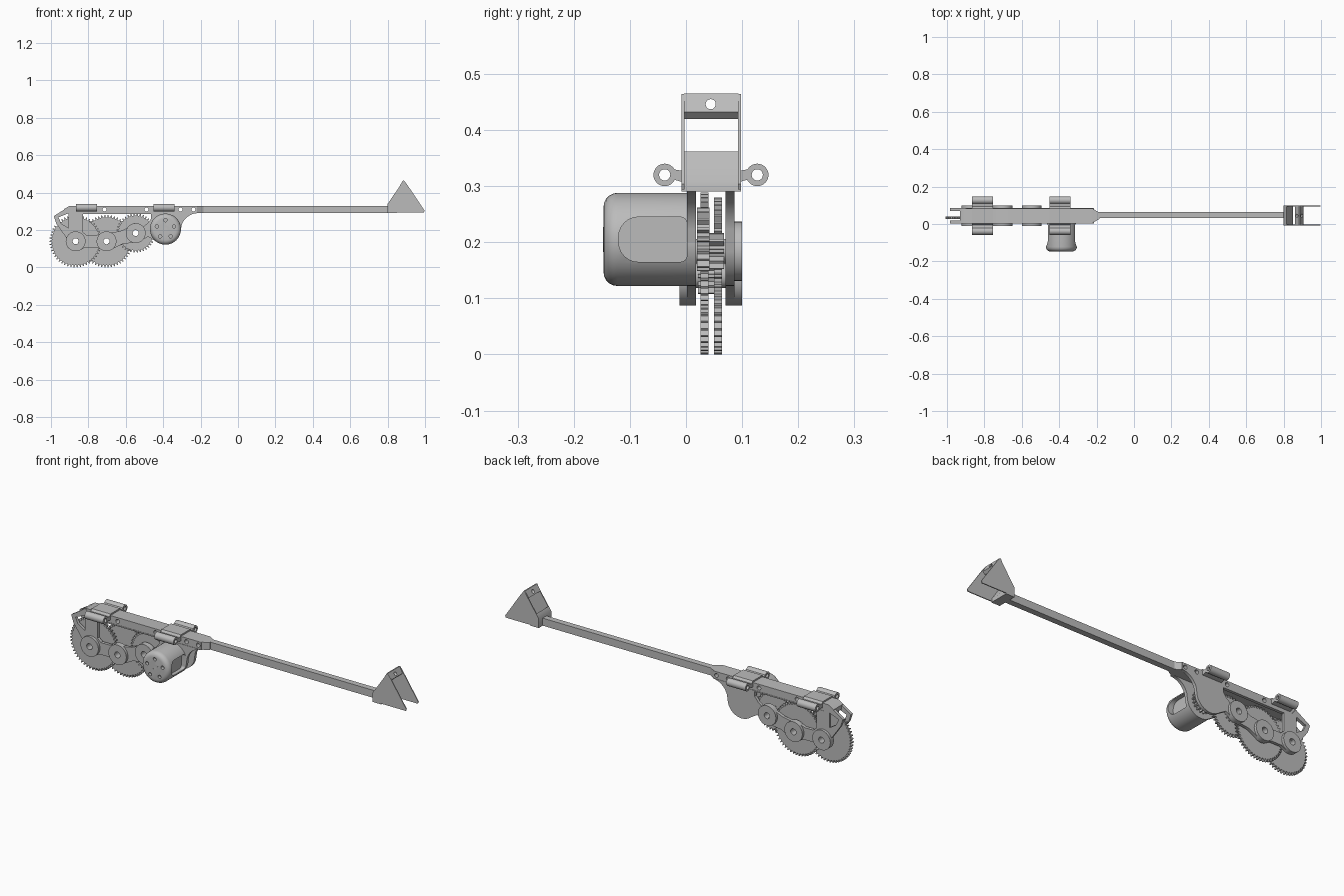
import bpy, bmesh
from math import sin, cos, pi, radians
from mathutils import Matrix

if "Cube" in bpy.data.objects:
    bpy.data.objects.remove(bpy.data.objects["Cube"])

grey = bpy.data.materials.new("plain_grey")
grey.use_nodes = True
COLOUR = (0.5, 0.5, 0.5, 1)
grey.diffuse_color = COLOUR
grey.node_tree.nodes["Principled BSDF"].inputs["Base Color"].default_value = COLOUR


def finish(ob):
    """Bake modifiers or curve to a mesh, give it the material and shading."""
    deps = bpy.context.evaluated_depsgraph_get()
    mesh = bpy.data.meshes.new_from_object(ob.evaluated_get(deps))
    name, matrix = ob.name, ob.matrix_world.copy()
    bpy.data.objects.remove(ob)
    new = bpy.data.objects.new(name, mesh)
    new.matrix_world = matrix
    bpy.context.collection.objects.link(new)
    mesh.materials.clear()
    mesh.materials.append(grey)
    bm = bmesh.new()
    bm.from_mesh(mesh)
    bmesh.ops.remove_doubles(bm, verts=bm.verts, dist=1e-5)
    bmesh.ops.recalc_face_normals(bm, faces=bm.faces)
    bm.to_mesh(mesh)
    bm.free()
    bpy.ops.object.select_all(action="DESELECT")
    new.select_set(True)
    bpy.context.view_layer.objects.active = new
    bpy.ops.object.shade_smooth_by_angle(angle=radians(35))
    return new


def slab(name, loops, low, high, axis="y"):
    """Extrude closed outlines (inner ones are holes) along y or x."""
    curve = bpy.data.curves.new(name, "CURVE")
    curve.dimensions = "2D"
    curve.fill_mode = "BOTH"
    curve.extrude = (high - low) / 2
    for loop in loops:
        spline = curve.splines.new("POLY")
        spline.points.add(len(loop) - 1)
        for point, (a, b) in zip(spline.points, loop):
            point.co = (a, b, 0, 1)
        spline.use_cyclic_u = True
    ob = bpy.data.objects.new(name, curve)
    mid = (low + high) / 2
    ob.location = (mid, 0, 0) if axis == "x" else (0, mid, 0)
    ob.rotation_euler = (pi / 2, 0, pi / 2 if axis == "x" else 0)
    bpy.context.collection.objects.link(ob)
    bpy.context.view_layer.update()
    return finish(ob)


def arc(x, z, r, start=0, end=360, n=32):
    full = end - start == 360
    steps = n if full else n + 1
    return [(x + r * cos(radians(start + (end - start) * i / n)),
             z + r * sin(radians(start + (end - start) * i / n))) for i in range(steps)]


def gear(name, x, z, r, teeth, low, high, tooth=0.012, hole=0.016):
    outline = []
    for i in range(teeth):
        for part, rad in ((-0.3, r - tooth), (-0.13, r), (0.13, r), (0.3, r - tooth)):
            a = 2 * pi * (i + part) / teeth
            outline.append((x + rad * cos(a), z + rad * sin(a)))
    slab(name, [outline, arc(x, z, hole)], low, high)


def cut(ob, cutter):
    cutter.hide_render = True
    mod = ob.modifiers.new("cut", "BOOLEAN")
    mod.object = cutter
    mod.operation = "DIFFERENCE"
    mod.solver = "EXACT"
    bpy.context.view_layer.update()
    new = finish(ob)
    bpy.data.objects.remove(cutter)
    return new


# Positions of the wheel axles and the motor
G1, G2, G3, MOTOR = (-0.868, 0.14), (-0.703, 0.14), (-0.547, 0.184), (-0.388, 0.205)
MID = 0.044

# Top beam with pin holes
pins = [arc(x, 0.31, 0.011, n=16) for x in (-0.713, -0.489, -0.307, -0.238)]
slab("top_beam", [[(-0.93, 0.29), (-0.93, 0.312), (-0.9, 0.33), (-0.22, 0.33), (-0.22, 0.29)]] + pins,
     0.004, 0.084)

# Side plates with openings
outer = ([(-0.985, 0.275), (-0.9, 0.328), (-0.87, 0.291), (-0.215, 0.291)]
         + arc(-0.215, 0.2, 0.09, 95, 165, 8)
         + arc(*MOTOR, 0.083, -15, -130, 14)
         + [(-0.48, 0.165)] + arc(*G3, 0.053, -40, -105, 6)
         + [(-0.62, 0.125)] + arc(*G2, 0.053, -50, -110, 6)
         + [(-0.755, 0.108), (-0.815, 0.108)] + arc(*G1, 0.053, -60, -200, 10)
         + [(-0.972, 0.235)])
window = ([(-0.83, 0.285), (-0.83, 0.19), (-0.81, 0.172), (-0.76, 0.172)]
          + arc(*G2, 0.053, 130, 60, 6) + [(-0.63, 0.195), (-0.605, 0.205)]
          + arc(*G3, 0.053, 150, 40, 8) + [(-0.485, 0.235), (-0.465, 0.26), (-0.465, 0.285)])
corner = [(-0.96, 0.268), (-0.905, 0.29), (-0.905, 0.21), (-0.945, 0.235)]
axles = [arc(x, z, 0.016, n=20) for x, z in (G1, G2, G3)]
for side, low, high in (("front", 0.002, 0.018), ("back", 0.07, 0.086)):
    slab(side + "_side_plate", [outer, window, corner] + axles, low, high)

# Round hubs on both plates
for i, (x, z) in enumerate((G1, G2, G3)):
    for side, low, high in (("front", -0.012, 0.018), ("back", 0.07, 0.1)):
        slab(f"{side}_hub_{i + 1}", [arc(x, z, 0.053), arc(x, z, 0.016)], low, high)
    slab(f"axle_sleeve_{i + 1}", [arc(x, z, 0.022), arc(x, z, 0.016)], 0.016, 0.072)

# Gear train
gear("end_gear", *G1, 0.14, 50, 0.026, 0.04)
gear("middle_gear", *G2, 0.14, 50, 0.05, 0.064)
gear("upper_gear", *G3, 0.105, 38, 0.026, 0.04)
gear("middle_pinion", *G2, 0.033, 10, 0.021, 0.052)
gear("upper_pinion", *G3, 0.033, 10, 0.038, 0.068)
gear("motor_pinion", *MOTOR, 0.057, 18, 0.02, 0.042, 0.01, 0.01)

# Motor can with rounded front, side windows and screw holes
bm = bmesh.new()
bmesh.ops.create_cone(bm, cap_ends=True, segments=48, radius1=0.083, radius2=0.083, depth=0.165,
                      matrix=Matrix.Translation((MOTOR[0], -0.0645, MOTOR[1])) @ Matrix.Rotation(pi / 2, 4, "X"))
rim = [e for e in bm.edges if all(v.co.y < -0.14 for v in e.verts)]
bmesh.ops.bevel(bm, geom=rim, offset=0.025, segments=5, affect="EDGES", profile=0.5)
mesh = bpy.data.meshes.new("motor")
bm.to_mesh(mesh)
bm.free()
motor = bpy.data.objects.new("motor", mesh)
bpy.context.collection.objects.link(motor)
slot = (arc(-0.085, 0.21, 0.035, 90, 180, 6) + arc(-0.085, 0.2, 0.035, 180, 270, 6)
        + arc(-0.01, 0.177, 0.012, 270, 360, 4) + arc(-0.01, 0.233, 0.012, 0, 90, 4))
for s in (-1, 1):
    ends = sorted((MOTOR[0] + s * 0.052, MOTOR[0] + s * 0.1))
    motor = cut(motor, slab("slot_cutter", [slot], *ends, axis="x"))
screws = [arc(MOTOR[0] + 0.048 * cos(a), MOTOR[1] + 0.048 * sin(a), 0.009, n=14)
          for a in (pi / 2 + k * 2 * pi / 5 for k in range(5))]
motor = cut(motor, slab("screw_cutter", screws, -0.16, -0.13))
slab("motor_boss", [arc(*MOTOR, 0.022), arc(*MOTOR, 0.01, n=16)], -0.1475, -0.14)

# Mounting clips with tubular ears
for name, low, high in (("rear", -0.865, -0.755), ("forward", -0.453, -0.34)):
    slab(name + "_clip_saddle", [[(-0.023, 0.312), (-0.023, 0.33), (-0.005, 0.327), (0.004, 0.338), (0.084, 0.338),
                                  (0.093, 0.327), (0.111, 0.33), (0.111, 0.312), (0.09, 0.306), (-0.002, 0.306)]],
         low, high, "x")
    for side, y in (("front", -0.038), ("back", 0.127)):
        slab(f"{name}_clip_{side}_ear", [arc(y, 0.32, 0.02), arc(y, 0.32, 0.01, n=20)], low, high, "x")

# Long arm, with a tapered root
slab("long_arm", [[(-0.22, 0.29), (-0.22, 0.33), (0.82, 0.33), (0.82, 0.29)]], 0.032, 0.064)
bm = bmesh.new()
bmesh.ops.create_cube(bm, size=1)
for v in bm.verts:
    root = v.co.x < 0
    v.co = (-0.225 if root else -0.185, MID + v.co.y * (0.08 if root else 0.034), 0.31 + v.co.z * 0.04)
mesh = bpy.data.meshes.new("arm_root")
bm.to_mesh(mesh)
bm.free()
root_ob = bpy.data.objects.new("arm_root", mesh)
bpy.context.collection.objects.link(root_ob)
bpy.context.view_layer.update()
finish(root_ob)

# Fork head: two cheeks, a lower wall and a drilled top lip
cheek = [(0.8, 0.294), (0.8, 0.34), (0.872, 0.445), (0.882, 0.464), (0.888, 0.464),
         (0.905, 0.442), (0.998, 0.304), (0.994, 0.294)]
for side, low, high in (("front", -0.008, -0.003), ("back", 0.093, 0.098)):
    slab(side + "_cheek", [cheek], low, high)
slab("head_wall", [[(0.8, 0.29), (0.8, 0.34), (0.815, 0.362), (0.85, 0.31), (0.85, 0.29)]], -0.008, 0.098)
lip = slab("head_lip", [[(0.862, 0.432), (0.882, 0.465), (0.888, 0.465), (0.905, 0.432), (0.893, 0.42)]],
           -0.004, 0.094)
cut(lip, slab("lip_cutter", [arc(MID, 0.446, 0.009, n=20)], 0.8, 0.95, "x"))
